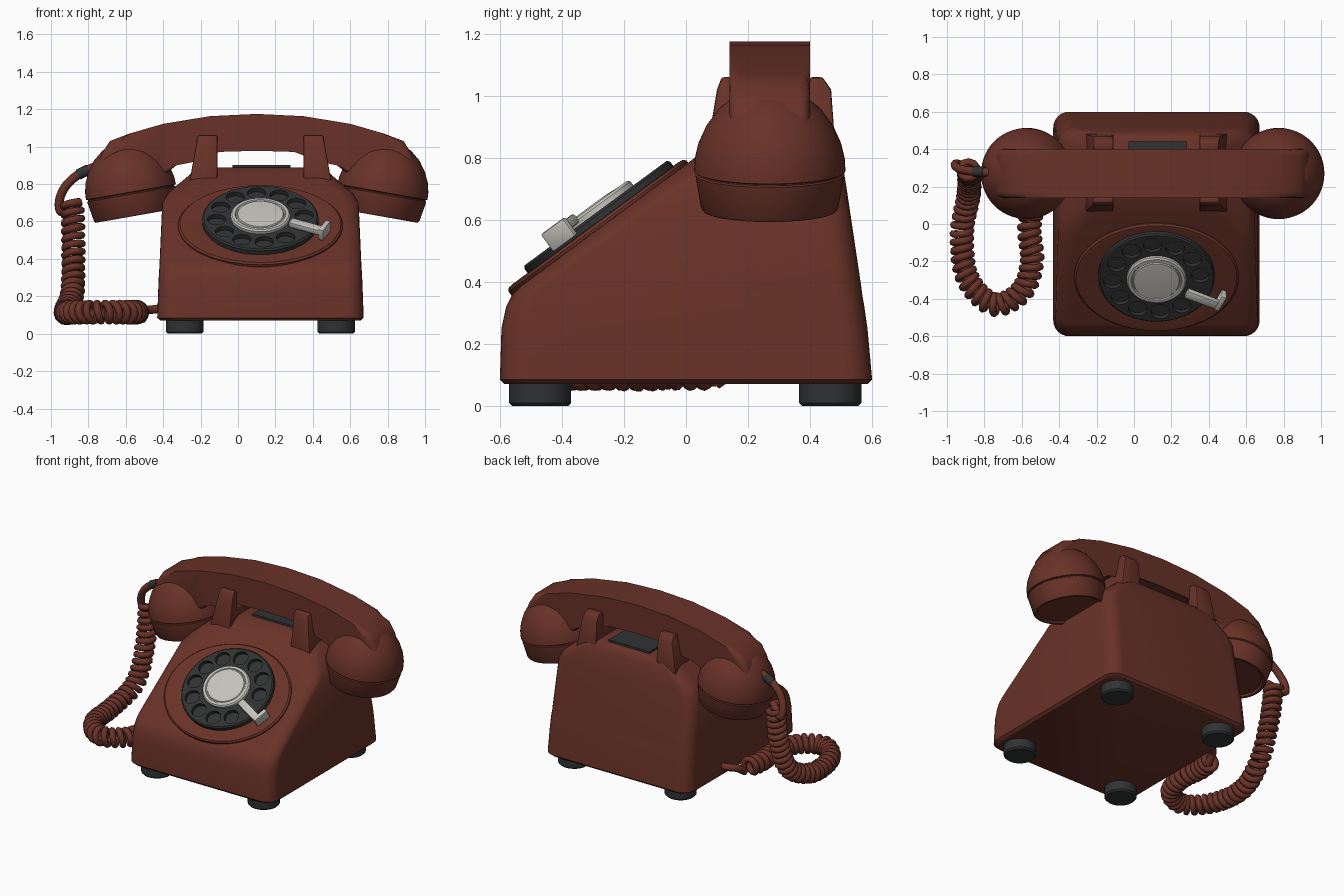
import bpy, bmesh, math
from mathutils import Matrix, Vector

if "Cube" in bpy.data.objects:
    bpy.data.objects.remove(bpy.data.objects["Cube"])


def material(name, rgb):
    m = bpy.data.materials.new(name)
    m.use_nodes = True
    m.diffuse_color = (*rgb, 1)
    bsdf = next(n for n in m.node_tree.nodes if n.type == 'BSDF_PRINCIPLED')
    bsdf.inputs["Base Color"].default_value = (*rgb, 1)
    return m


BROWN = material("russet_brown", (0.14, 0.032, 0.021))
BLACK = material("charcoal", (0.03, 0.032, 0.033))
SILVER = material("pale_silver", (0.56, 0.54, 0.5))

CX = 0.12       # middle of the body
HX, HY = 0.1, 0.27  # middle of the handset


def smooth(mesh, angle=38):
    for p in mesh.polygons:
        p.use_smooth = True
    mesh.set_sharp_from_angle(angle=math.radians(angle))


def finish(name, bm, mat, matrix=Matrix()):
    bmesh.ops.recalc_face_normals(bm, faces=bm.faces)
    bm.transform(matrix)
    mesh = bpy.data.meshes.new(name)
    bm.to_mesh(mesh)
    bm.free()
    mesh.materials.append(mat)
    smooth(mesh)
    ob = bpy.data.objects.new(name, mesh)
    bpy.context.collection.objects.link(ob)
    return ob


def add_loft(bm, rings):
    """Skin a stack of closed rings and cap both ends."""
    rows = [[bm.verts.new(p) for p in ring] for ring in rings]
    n = len(rows[0])
    for a, b in zip(rows, rows[1:]):
        for i in range(n):
            j = (i + 1) % n
            bm.faces.new((a[i], a[j], b[j], b[i]))
    bm.faces.new(rows[0][::-1])
    bm.faces.new(rows[-1])


def circle(r, z, n=48, x=0, y=0):
    return [(x + r * math.cos(t), y + r * math.sin(t), z)
            for t in (math.tau * i / n for i in range(n))]


def lathe(name, profile, mat, matrix=Matrix(), n=48):
    bm = bmesh.new()
    add_loft(bm, [circle(r, z, n) for r, z in profile])
    return finish(name, bm, mat, matrix)


def rounded_rect(y0, y1, hw, r, z, steps=6):
    ring = []
    for k, (sx, y) in enumerate(((1, y1 - r), (-1, y1 - r), (-1, y0 + r), (1, y0 + r))):
        for i in range(steps + 1):
            t = math.pi / 2 * (k + i / steps)
            ring.append((CX + sx * (hw - r) + r * math.cos(t), y + r * math.sin(t), z))
    return ring


def bevel_sharp(bm, width, segments, angle=45):
    bmesh.ops.recalc_face_normals(bm, faces=bm.faces)
    edges = [e for e in bm.edges if e.calc_face_angle(0) > math.radians(angle)]
    bmesh.ops.bevel(bm, geom=edges, offset=width, segments=segments,
                    profile=0.5, affect='EDGES', clamp_overlap=True)


def box(name, center, size, mat, bevel=0.0, matrix=Matrix()):
    bm = bmesh.new()
    bmesh.ops.create_cube(bm, size=1, matrix=Matrix.Translation(center) @ Matrix.Diagonal((*size, 1)))
    if bevel:
        bevel_sharp(bm, bevel, 2)
    return finish(name, bm, mat, matrix)


def tube(name, points, radius, mat):
    curve = bpy.data.curves.new(name, 'CURVE')
    curve.dimensions = '3D'
    curve.bevel_depth = radius
    curve.bevel_resolution = 2
    curve.use_fill_caps = True
    sp = curve.splines.new('POLY')
    sp.points.add(len(points) - 1)
    for p, co in zip(sp.points, points):
        p.co = (*co, 1)
    sp.use_smooth = True
    curve.materials.append(mat)
    ob = bpy.data.objects.new(name, curve)
    bpy.context.collection.objects.link(ob)
    return ob


def spline(points, steps):
    """Catmull-Rom samples through the points."""
    p = [Vector(q) for q in points]
    p = [2 * p[0] - p[1]] + p + [2 * p[-1] - p[-2]]
    out = []
    for a, b, c, d in zip(p, p[1:], p[2:], p[3:]):
        for i in range(steps):
            t = i / steps
            out.append(0.5 * (2 * b + (c - a) * t + (2 * a - 5 * b + 4 * c - d) * t * t
                              + (3 * b - a - 3 * c + d) * t ** 3))
    return out + [p[-2]]


# Body: height, front, back, half width
sections = [(0.07, -0.585, 0.585, 0.535), (0.085, -0.6, 0.6, 0.552), (0.25, -0.595, 0.585, 0.546),
            (0.32, -0.58, 0.575, 0.543), (0.36, -0.56, 0.568, 0.54), (0.385, -0.535, 0.565, 0.539),
            (0.70, -0.11, 0.518, 0.525), (0.75, -0.04, 0.51, 0.495), (0.79, 0.015, 0.503, 0.45),
            (0.84, 0.08, 0.49, 0.39), (0.875, 0.14, 0.475, 0.355), (0.888, 0.17, 0.455, 0.335)]
bm = bmesh.new()
add_loft(bm, [rounded_rect(y0, y1, hw, 0.085, z) for z, y0, y1, hw in sections])
finish("body", bm, BROWN)

# Feet
for x in (-0.285, 0.525):
    for y in (-0.47, 0.465):
        lathe("foot", [(0.09, 0), (0.1, 0.01), (0.1, 0.08)], BLACK, Matrix.Translation((x, y, 0)), 32)

# Top plate between the cradle posts
box("top_plate", (CX + 0.005, 0.32, 0.893), (0.31, 0.24, 0.018), BLACK)

# Cradle posts: U-shaped side profile, flaring outward at the bottom
fork = [(0.06, 0.78), (0.1, 1.02), (0.115, 1.06), (0.145, 1.06), (0.155, 0.94), (0.385, 0.94),
        (0.4, 1.06), (0.44, 1.06), (0.468, 1.02), (0.485, 0.78)]
for side, name in ((1, "left_cradle_post"), (-1, "right_cradle_post")):
    bm = bmesh.new()
    add_loft(bm, [[(CX + side * 0.23, y, z) for y, z in fork],
                  [(CX + side * (0.335 + 0.18 * (1.06 - z)), y, z) for y, z in fork]])
    bevel_sharp(bm, 0.008, 2)
    finish(name, bm, BROWN)

# Handset grip: half outline mirrored, extruded in depth
half = [(0.25, 1.163), (0.5, 1.122), (0.68, 1.07), (0.785, 1.03), (0.83, 0.96), (0.862, 0.85),
        (0.84, 0.74), (0.7, 0.74), (0.53, 0.82), (0.43, 0.9), (0.36, 0.95), (0.2, 0.972)]
outline = [(0, 1.175)] + half + [(0, 0.978)] + [(-u, z) for u, z in reversed(half)]
bm = bmesh.new()
add_loft(bm, [[(HX + u, y, z) for u, z in outline] for y in (HY - 0.13, HY + 0.13)])
rims = [e for e in bm.edges if abs(e.verts[0].co.y - e.verts[1].co.y) < 0.001]
bmesh.ops.bevel(bm, geom=rims, offset=0.035, segments=4, profile=0.5,
                affect='EDGES', clamp_overlap=True)
finish("handset_grip", bm, BROWN)

# Earpiece and mouthpiece cups, tilted outward, with a seam above the cap
cup = [(0.19, 0.012), (0.2, 0), (0.214, 0), (0.222, 0.012), (0.24, 0.118), (0.234, 0.122),
       (0.234, 0.126), (0.244, 0.13), (0.242, 0.17), (0.23, 0.22), (0.205, 0.275),
       (0.165, 0.33), (0.11, 0.375), (0.05, 0.395), (0.01, 0.4)]
for side, name in ((1, "left_cup"), (-1, "right_cup")):
    lathe(name, cup, BROWN, Matrix.Translation((HX + side * 0.65, HY, 0.63))
          @ Matrix.Rotation(side * math.radians(10), 4, 'Y'), 56)

# Dial assembly on the sloping front
dial = Matrix.Translation((CX, -0.28, 0.573)) @ Matrix.Rotation(math.radians(36.3), 4, 'X')
lathe("dial_surround", [(0.44, -0.03), (0.44, 0.008), (0.43, 0.018), (0.41, 0.02), (0.33, 0.012)],
      BROWN, dial @ Matrix.Diagonal((1, 0.81, 1, 1)), 64)
oval = dial @ Matrix.Translation((0, 0.02, 0)) @ Matrix.Diagonal((1, 0.94, 1, 1))
wheel = lathe("finger_wheel", [(0.3, 0.0), (0.31, 0.01), (0.31, 0.038), (0.302, 0.046)], BLACK, oval, 64)

# Finger holes cut into the wheel, leaving room at the stop
bm = bmesh.new()
for i in range(1, 12):
    t = math.radians(-25 + 30 * i)
    add_loft(bm, [circle(0.05, z, 20, 0.235 * math.cos(t), 0.235 * math.sin(t)) for z in (0.02, 0.08)])
cutter = finish("hole_cutter", bm, BLACK, oval)
cutter.hide_render = True
mod = wheel.modifiers.new("holes", 'BOOLEAN')
mod.operation = 'DIFFERENCE'
mod.solver = 'EXACT'
mod.object = cutter
cut = bpy.data.meshes.new_from_object(wheel.evaluated_get(bpy.context.evaluated_depsgraph_get()))
wheel.modifiers.clear()
wheel.data = cut
smooth(cut)
bpy.data.objects.remove(cutter)

lathe("dial_center", [(0.16, 0.03), (0.16, 0.062), (0.152, 0.07), (0.136, 0.07), (0.132, 0.064),
                      (0.126, 0.064), (0.122, 0.07), (0.06, 0.074)], SILVER, oval)

# Finger stop: arm and upturned tip
stop = dial @ Matrix.Translation((0.25, -0.1, 0)) @ Matrix.Rotation(math.radians(-25), 4, 'Z')
box("finger_stop_arm", (0, 0, 0.07), (0.2, 0.05, 0.035), SILVER, 0.008, stop)
box("finger_stop_tip", (0.09, 0.025, 0.06), (0.03, 0.1, 0.07), SILVER, 0.008, stop)

# Coiled cord: a helix wound around a smooth path
path = spline([(-0.885, 0.29, 0.7), (-0.88, 0.25, 0.45), (-0.885, 0.15, 0.22), (-0.92, -0.05, 0.12),
               (-0.89, -0.29, 0.115), (-0.75, -0.43, 0.115), (-0.6, -0.36, 0.115),
               (-0.545, -0.2, 0.115), (-0.56, -0.03, 0.115), (-0.54, 0.1, 0.115)], 60)
coil, angle = [], 0.0
normal = Vector((1, 0, 0))
for a, b in zip(path, path[1:]):
    tangent = (b - a).normalized()
    normal = (normal - tangent * normal.dot(tangent)).normalized()
    angle += math.tau * (b - a).length / 0.045
    wind = Matrix.Rotation(angle, 3, tangent) @ normal
    coil.append(a + wind * 0.047)
tube("coiled_cord", coil, 0.02, BROWN)
tube("cord_to_handset", spline([(-0.74, 0.275, 0.9), (-0.84, 0.28, 0.86), (-0.92, 0.29, 0.79),
                                (-0.955, 0.31, 0.71), (-0.94, 0.32, 0.65), coil[0]], 8), 0.024, BROWN)
tube("cord_to_body", spline([coil[-1], (-0.5, 0.16, 0.12), (-0.45, 0.2, 0.13), (-0.36, 0.22, 0.14)], 8),
     0.024, BROWN)
tube("cord_collar", [(-0.8, 0.278, 0.877), (-0.855, 0.281, 0.85)], 0.029, BLACK)
